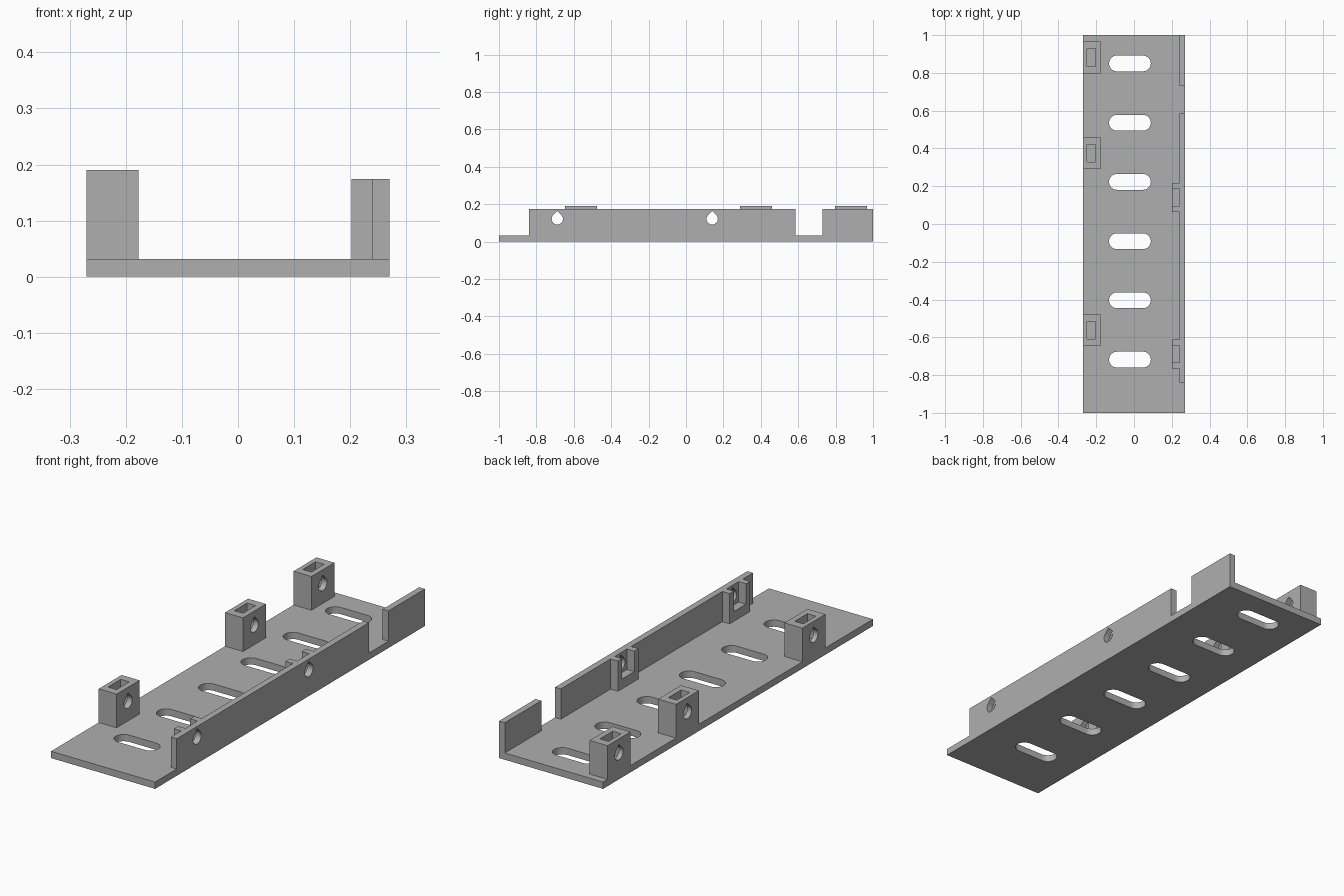
import bpy
import bmesh
import math

old = bpy.data.objects.get("Cube")
if old:
    bpy.data.objects.remove(old, do_unlink=True)

grey = bpy.data.materials.new("plain grey")
grey.use_nodes = True
colour = (0.43, 0.43, 0.43, 1)
grey.diffuse_color = colour
grey.node_tree.nodes["Principled BSDF"].inputs["Base Color"].default_value = colour

HALF_W, FLOOR, WALL_TOP, BLOCK_TOP = 0.27, 0.032, 0.174, 0.19
WALL_IN, BOSS_IN, BLOCK_IN = 0.24, 0.202, -0.177
HOLE_Z, HOLE_R, POCKET_Z = 0.121, 0.03, 0.078


def prism(name, outline, axis, lo, hi):
    """Extrude an outline: (x, y) along z, or (y, z) along x."""
    place = (lambda a, b, c: (a, b, c)) if axis == "z" else (lambda a, b, c: (c, a, b))
    bm = bmesh.new()
    face = bm.faces.new([bm.verts.new(place(a, b, lo)) for a, b in outline])
    grown = bmesh.ops.extrude_face_region(bm, geom=[face])["geom"]
    for v in grown:
        if isinstance(v, bmesh.types.BMVert):
            v.co["xyz".index(axis)] = hi
    bmesh.ops.recalc_face_normals(bm, faces=bm.faces)
    mesh = bpy.data.meshes.new(name)
    bm.to_mesh(mesh)
    bm.free()
    mesh.materials.append(grey)
    obj = bpy.data.objects.new(name, mesh)
    bpy.context.collection.objects.link(obj)
    return obj


def rect(a0, a1, b0, b1):
    return [(a0, b0), (a1, b0), (a1, b1), (a0, b1)]


def arc(cx, cy, r, start, end, steps=16):
    angles = [math.radians(start + (end - start) * i / steps) for i in range(steps + 1)]
    return [(cx + r * math.cos(t), cy + r * math.sin(t)) for t in angles]


def teardrop(y, lo, hi):
    tip = (y, HOLE_Z + HOLE_R * math.sqrt(2))
    return prism("hole_cutter", arc(y, HOLE_Z, HOLE_R, 135, 405, 24) + [tip], "x", lo, hi)


def carve(obj, cutters):
    """Cut each shape out of the part, then drop the cutters."""
    for cutter in cutters:
        cutter.hide_render = True
        mod = obj.modifiers.new("cut", "BOOLEAN")
        mod.operation = "DIFFERENCE"
        mod.solver = "EXACT"
        mod.object = cutter
    bpy.context.view_layer.objects.active = obj
    for mod in list(obj.modifiers):
        bpy.ops.object.modifier_apply(modifier=mod.name)
    for cutter in cutters:
        bpy.data.objects.remove(cutter, do_unlink=True)
    # smooth only the rounded hole walls
    bpy.ops.object.select_all(action="DESELECT")
    obj.select_set(True)
    bpy.ops.object.shade_smooth_by_angle(angle=math.radians(30))


# Base plate with a row of rounded slots
base = prism("base_plate", rect(-HALF_W, HALF_W, -1, 1), "z", 0, FLOOR)
slots = []
for y in (0.85, 0.536, 0.223, -0.091, -0.404, -0.718):
    outline = arc(0.047, y, 0.042, -90, 90) + arc(-0.09, y, 0.042, 90, 270)
    slots.append(prism("slot_cutter", outline, "z", -0.1, 0.1))
carve(base, slots)

# Side wall in two lengths, the long one with screw holes
boss_ys = (-0.688, 0.14)
prism("rear_wall", rect(0.73, 1, FLOOR, WALL_TOP), "x", WALL_IN, HALF_W)
wall = prism("long_wall", rect(-0.84, 0.585, FLOOR, WALL_TOP), "x", WALL_IN, HALF_W)
carve(wall, [teardrop(y, 0.2, 0.3) for y in boss_ys])

# U-shaped nut holders on the inner side of the wall
for y in boss_ys:
    outer, inner = 0.076, 0.045
    half = [(outer, FLOOR), (outer, WALL_TOP), (inner, WALL_TOP), (inner, POCKET_Z)]
    outline = [(y + a, z) for a, z in half] + [(y - a, z) for a, z in reversed(half)]
    prism("nut_holder", outline, "x", BOSS_IN, WALL_IN)

# Clamp blocks with a nut pocket from above and a cross hole
for y in (0.882, 0.375, -0.562):
    block = prism("clamp_block", rect(-HALF_W, BLOCK_IN, y - 0.085, y + 0.085),
                  "z", FLOOR, BLOCK_TOP)
    pocket = prism("pocket_cutter", rect(-0.248, -0.204, y - 0.047, y + 0.047),
                   "z", POCKET_Z, 0.3)
    carve(block, [pocket, teardrop(y, -0.4, -0.1)])
